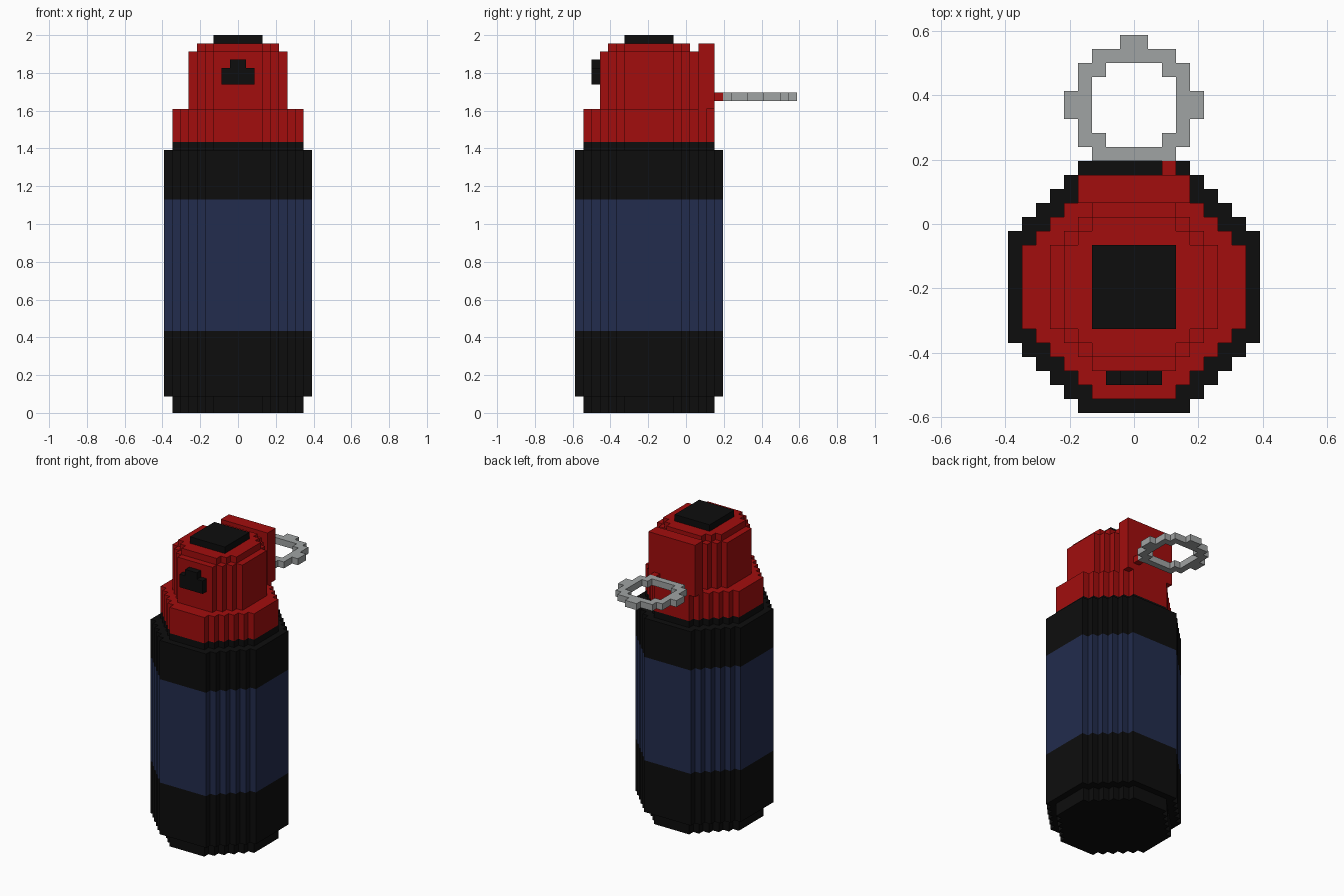
import bpy
import bmesh
from mathutils import Matrix, Vector

cube = bpy.data.objects.get("Cube")
if cube:
    bpy.data.objects.remove(cube, do_unlink=True)

U = 2 / 46           # one block
Y_SHIFT = -4.5       # body axis, in blocks


def material(name, rgb):
    m = bpy.data.materials.new(name)
    m.use_nodes = True
    color = (*rgb, 1)
    m.diffuse_color = color
    m.node_tree.nodes["Principled BSDF"].inputs["Base Color"].default_value = color
    return m


RED = material("red", (0.36, 0.004, 0.004))
BLACK = material("black", (0.004, 0.004, 0.004))
NAVY = material("navy", (0.016, 0.025, 0.074))
STEEL = material("steel_grey", (0.35, 0.366, 0.366))


def finish(name, bm, mat):
    """Scale blocks to units and link the part."""
    bmesh.ops.recalc_face_normals(bm, faces=bm.faces)
    for v in bm.verts:
        v.co = (v.co + Vector((0, Y_SHIFT, 0))) * U
    mesh = bpy.data.meshes.new(name)
    bm.to_mesh(mesh)
    bm.free()
    mesh.materials.append(mat)
    obj = bpy.data.objects.new(name, mesh)
    bpy.context.collection.objects.link(obj)
    return obj


def steps(rows):
    """Half outline of a stepped shape from rows of (y0, y1, half width)."""
    pts = [(0, rows[0][0])]
    for y0, y1, half in rows:
        pts += [(half, y0), (half, y1)]
    return pts + [(0, rows[-1][1])]


def prism(name, outline, z0, z1, mat):
    """Extrude a half outline upward and mirror it across x = 0."""
    bm = bmesh.new()
    face = bm.faces.new([bm.verts.new((x, y, z0)) for x, y in outline])
    top = bmesh.ops.extrude_face_region(bm, geom=[face], use_keep_orig=True)
    bmesh.ops.translate(bm, vec=(0, 0, z1 - z0),
                        verts=[g for g in top["geom"] if isinstance(g, bmesh.types.BMVert)])
    seam = [f for f in bm.faces if all(v.co.x < 0.01 for v in f.verts)]
    bmesh.ops.delete(bm, geom=seam, context="FACES")
    obj = finish(name, bm, mat)
    mod = obj.modifiers.new("mirror", "MIRROR")
    mod.merge_threshold = 0.0005
    return obj


def box(name, lo, hi, mat):
    lo, hi = Vector(lo), Vector(hi)
    bm = bmesh.new()
    bmesh.ops.create_cube(bm, size=1, matrix=Matrix.Translation((lo + hi) / 2)
                          @ Matrix.Diagonal((*(hi - lo), 1)))
    return finish(name, bm, mat)


def octagon(radius, flat):
    """Stepped octagon with diagonal sides one block per step."""
    n = radius - flat
    front = [(-radius + i, -radius + i + 1, flat + i) for i in range(n)]
    back = [(-y1, -y0, half) for y0, y1, half in reversed(front)]
    return steps(front + [(-flat, flat, radius)] + back)


# Stacked stepped cylinders: radius, flat half width, bottom, top
for name, radius, flat, z0, z1, mat in [
    ("base_rim", 8, 3, 0, 2, BLACK),
    ("lower_body", 9, 4, 2, 10, BLACK),
    ("middle_band", 9, 4, 10, 26, NAVY),
    ("upper_body", 9, 4, 26, 32, BLACK),
    ("shoulder_rim", 8, 3, 32, 33, BLACK),
    ("collar", 8, 3, 33, 37, RED),
    ("head", 6, 3, 37, 44, RED),
    ("head_top", 5, 3, 44, 45, RED),
]:
    prism(name, octagon(radius, flat), z0, z1, mat)

# Top cap, rear lever plate and front button
box("top_cap", (-3, -3, 45), (3, 3, 46), BLACK)
box("lever_plate", (-4, 6, 37), (4, 8, 45), RED)
box("button", (-2, -7, 40), (2, -6, 42), BLACK)
box("button_tip", (-1, -7, 42), (1, -6, 43), BLACK)

# Pin and pull ring
box("pin", (2, 8, 38), (3, 9, 39), RED)
outer = steps([(9, 10, 3), (10, 12, 4), (12, 14, 5), (14, 16, 4), (16, 17, 3), (17, 18, 1)])
inner = steps([(10, 11, 2), (11, 15, 3), (15, 16, 2)])
prism("pull_ring", outer + inner[::-1], 38, 39, STEEL)
